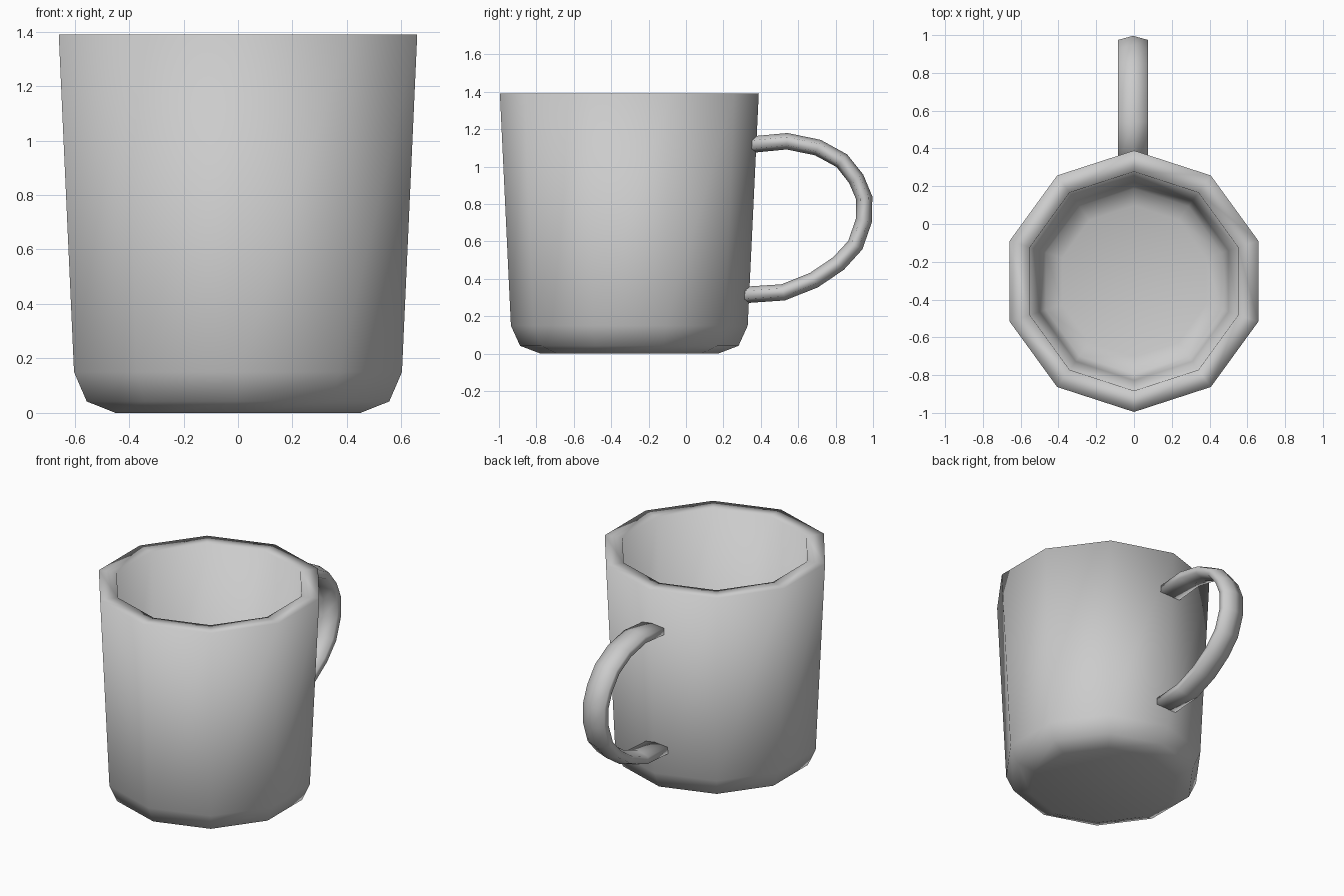
import bpy, bmesh
from math import sin, cos, pi
from mathutils import Vector

if "Cube" in bpy.data.objects:
    bpy.data.objects.remove(bpy.data.objects["Cube"])


def loft(name, rings):
    """Skin a list of closed rings, cap both ends and shade smooth."""
    bm = bmesh.new()
    loops = [[bm.verts.new(p) for p in ring] for ring in rings]
    n = len(loops[0])
    for a, b in zip(loops, loops[1:]):
        for i in range(n):
            j = (i + 1) % n
            bm.faces.new((a[i], a[j], b[j], b[i]))
    bm.faces.new(loops[0])
    bm.faces.new(loops[-1])
    bmesh.ops.recalc_face_normals(bm, faces=bm.faces[:])
    for f in bm.faces:
        f.smooth = True
    mesh = bpy.data.meshes.new(name)
    bm.to_mesh(mesh)
    bm.free()
    obj = bpy.data.objects.new(name, mesh)
    bpy.context.collection.objects.link(obj)
    return obj


# Ten-sided cup: (radius, z) from the base, over the rim, down to the inner floor
SIDES, CUP_Y = 10, -0.303
profile = [(0.473, 0.0), (0.584, 0.042), (0.633, 0.15), (0.692, 1.39),
           (0.58, 1.39), (0.525, 0.2), (0.49, 0.14), (0.40, 0.11)]
cup_rings = []
for r, z in profile:
    angles = [pi / 2 + 2 * pi * i / SIDES for i in range(SIDES)]
    cup_rings.append([(r * cos(a), CUP_Y + r * sin(a), z) for a in angles])
loft("mug_body", cup_rings)

# Handle: flattened hexagonal section swept along a (y, z) path
path = [(0.32, 1.115), (0.54, 1.136), (0.705, 1.102), (0.833, 1.032),
        (0.91, 0.935), (0.953, 0.833), (0.951, 0.712), (0.905, 0.58),
        (0.815, 0.482), (0.685, 0.394), (0.52, 0.328), (0.28, 0.312)]
points = [Vector((-0.005, y, z)) for y, z in path]
handle_rings = []
for i, p in enumerate(points):
    before = (p - points[max(i - 1, 0)]).normalized()
    after = (points[min(i + 1, len(points) - 1)] - p).normalized()
    tangent = (before + after).normalized()
    normal = Vector((0, -tangent.z, tangent.y))
    side = Vector((1, 0, 0))
    handle_rings.append([p + side * 0.091 * sin(k * pi / 3) + normal * 0.044 * cos(k * pi / 3)
                         for k in range(6)])
loft("handle", handle_rings)
